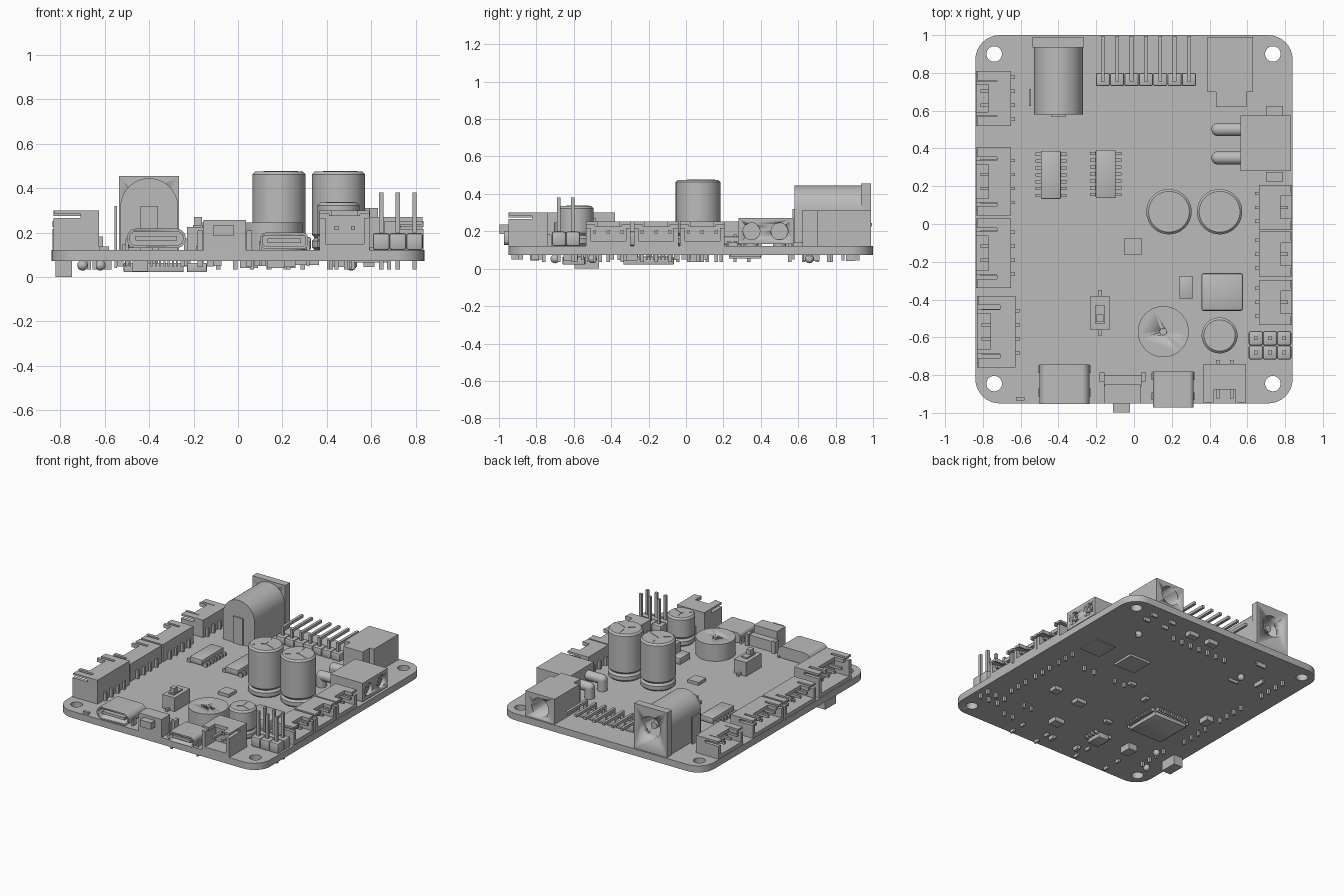
import bpy, bmesh
from math import pi, radians, sin, cos
from mathutils import Matrix, Vector

if "Cube" in bpy.data.objects:
    bpy.data.objects.remove(bpy.data.objects["Cube"])

GREY = (0.5, 0.5, 0.5, 1)
grey = bpy.data.materials.new("plain grey")
grey.use_nodes = True
grey.diffuse_color = GREY
grey.node_tree.nodes["Principled BSDF"].inputs["Base Color"].default_value = GREY

TOP, BOTTOM = 0.122, 0.072      # board faces
TAIL = 0.035                    # lowest point of solder tails


class Part:
    """Collects simple solids into one named mesh object."""
    def __init__(self, name):
        self.name, self.bm = name, bmesh.new()

    def box(self, x0, x1, y0, y1, z0, z1, bevel=0):
        m = Matrix.Translation(((x0 + x1) / 2, (y0 + y1) / 2, (z0 + z1) / 2))
        m = m @ Matrix.Diagonal((abs(x1 - x0), abs(y1 - y0), abs(z1 - z0), 1))
        v = bmesh.ops.create_cube(self.bm, size=1, matrix=m)["verts"]
        if bevel:
            edges = list({e for a in v for e in a.link_edges})
            bmesh.ops.bevel(self.bm, geom=edges, offset=bevel, segments=2, profile=0.5, affect='EDGES')
        return self

    def block(self, cx, cy, w, d, z0, z1, bevel=0):
        return self.box(cx - w / 2, cx + w / 2, cy - d / 2, cy + d / 2, z0, z1, bevel)

    def cyl(self, centre, r, length, axis="Z", sides=32):
        rot = {"X": Matrix.Rotation(pi / 2, 4, "Y"), "Y": Matrix.Rotation(pi / 2, 4, "X"), "Z": Matrix()}[axis]
        bmesh.ops.create_cone(self.bm, cap_ends=True, segments=sides, radius1=r, radius2=r, depth=length,
                              matrix=Matrix.Translation(centre) @ rot)
        return self

    def ball(self, centre, r):
        bmesh.ops.create_uvsphere(self.bm, u_segments=20, v_segments=12, radius=r, matrix=Matrix.Translation(centre))
        return self

    def prism(self, points, shift):
        """Extrude a flat outline along a vector."""
        face = self.bm.faces.new([self.bm.verts.new(p) for p in points])
        out = bmesh.ops.extrude_face_region(self.bm, geom=[face], use_keep_orig=True)["geom"]
        bmesh.ops.translate(self.bm, vec=shift, verts=[g for g in out if isinstance(g, bmesh.types.BMVert)])
        return self

    def lathe(self, cx, cy, profile):
        vs = [self.bm.verts.new((cx + r, cy, z)) for r, z in profile]
        es = [self.bm.edges.new(p) for p in zip(vs, vs[1:])]
        bmesh.ops.spin(self.bm, geom=vs + es, cent=(cx, cy, 0), axis=(0, 0, 1), angle=2 * pi, steps=40)
        bmesh.ops.remove_doubles(self.bm, verts=self.bm.verts, dist=0.0005)
        return self

    def done(self, place=Matrix()):
        bmesh.ops.recalc_face_normals(self.bm, faces=self.bm.faces)
        me = bpy.data.meshes.new(self.name)
        self.bm.to_mesh(me)
        self.bm.free()
        me.transform(place)
        me.shade_smooth()
        me.set_sharp_from_angle(angle=radians(35))
        me.materials.append(grey)
        ob = bpy.data.objects.new(self.name, me)
        bpy.context.collection.objects.link(ob)
        return ob


def carve(ob, cutter):
    """Subtract the cutter part, then discard it."""
    tool = cutter.done()
    mod = ob.modifiers.new("cut", "BOOLEAN")
    mod.operation, mod.solver, mod.object = "DIFFERENCE", "EXACT", tool
    bpy.context.view_layer.objects.active = ob
    bpy.ops.object.modifier_apply(modifier="cut")
    bpy.data.objects.remove(tool)


def rounded(cx, cy, w, h, r, n=8):
    pts = []
    for k, (sx, sy) in enumerate([(1, 1), (-1, 1), (-1, -1), (1, -1)]):
        for i in range(n + 1):
            a = (k + i / n) * pi / 2
            pts.append((cx + sx * (w / 2 - r) + r * cos(a), cy + sy * (h / 2 - r) + r * sin(a)))
    return pts


# Board with mounting holes
outline = [(x, y, BOTTOM) for x, y in rounded(0, 0.025, 1.68, 1.95, 0.13)]
board = Part("board").prism(outline, (0, 0, TOP - BOTTOM)).done()
holes = Part("hole_cutter")
for x in (-0.74, 0.735):
    for y in (-0.845, 0.9):
        holes.cyl((x, y, 0.1), 0.041, 0.2)
carve(board, holes)


# Side-entry wire connectors, mouth along local -y
def connector(name, x, y, turn, w, d, h, pins):
    p, t, half = Part(name), 0.026, w / 2
    top, back = TOP + h, d * 0.6
    p.box(-half, half, 0, d, TOP, TOP + t).box(-half, half, back, d, TOP, top)
    for s in (-1, 1):
        side = s * (half - t)
        p.box(s * half, side, 0, back, TOP, top - 0.035)
        p.box(s * half, s * (half - 0.05), 0.005, back, top - 0.015, top)
        p.box(s * half * 0.62, s * half * 0.5, 0, back, top - t, top)
    p.box(-half * 0.5, half * 0.5, d * 0.35, back, top - t, top)
    for i in range(pins):
        px = (i - (pins - 1) / 2) * 0.074
        p.block(px, back * 0.6, 0.018, back * 0.8, TOP + h * 0.5, TOP + h * 0.5 + 0.018)
        p.box(px - 0.009, px + 0.009, d, d + 0.02, TOP, TOP + 0.06)
        p.block(px, d - 0.02, 0.018, 0.018, TAIL, TOP)
    p.done(Matrix.Translation((x, y, 0)) @ Matrix.Rotation(radians(turn), 4, "Z"))


for i, y in enumerate((0.0875, -0.16, -0.415)):
    connector(f"left_connector_{i + 1}", 0.836, y, 90, 0.238, 0.175, 0.13, 3)
for i, (y, w, n) in enumerate([(0.665, 0.29, 4), (0.225, 0.36, 4), (-0.155, 0.37, 4)]):
    connector(f"right_connector_{i + 1}", -0.836, y, -90, w, 0.185, 0.13, n)
connector("right_large_connector", -0.832, -0.57, -90, 0.38, 0.205, 0.178, 4)
connector("front_connector", 0.48, -0.95, 0, 0.225, 0.21, 0.178, 2)

# Barrel power jack: arched body, square flange, socket at the back
arch = [(-0.4 + 0.13 * cos(i * pi / 24), 0.58, 0.315 + 0.13 * sin(i * pi / 24)) for i in range(25)]
arch = [(-0.27, 0.58, TOP)] + arch + [(-0.53, 0.58, TOP)]
jack = Part("barrel_jack").prism(arch, (0, 0.36, 0)).done()
flange = Part("barrel_jack_flange").box(-0.537, -0.265, 0.935, 0.99, TOP, 0.456).done()
for ob in (jack, flange):
    carve(ob, Part("bore").cyl((-0.4, 0.91, 0.31), 0.08, 0.4, "Y"))
p = Part("barrel_jack_contacts").cyl((-0.4, 0.82, 0.31), 0.025, 0.26, "Y").block(-0.4, 0.575, 0.08, 0.012, 0.05, 0.32)
p.block(-0.55, 0.67, 0.012, 0.09, 0.04, 0.32).block(-0.4, 0.87, 0.08, 0.012, 0.04, TOP).done()

# Rear round-socket jack
body = Part("round_jack").box(0.39, 0.63, 0.7, 0.99, TOP, 0.31).done()
carve(body, Part("bore").cyl((0.51, 0.95, 0.215), 0.07, 0.3, "Y"))
Part("round_jack_neck").box(0.435, 0.595, 0.62, 0.7, TOP, 0.31).done()
p = Part("round_jack_tails")
for x, y in [(0.43, 0.84), (0.59, 0.84), (0.51, 0.66), (0.43, 0.92), (0.59, 0.92)]:
    p.block(x, y, 0.05, 0.015, 0.045, TOP)
p.done()

# Right-angle pin header along the back edge
p = Part("angled_header")
for i in range(7):
    x = -0.165 + i * 0.076
    p.block(x, 0.765, 0.074, 0.07, TOP, 0.18, 0.008)
    p.block(x, 0.765, 0.02, 0.02, TAIL, 0.235).box(x - 0.01, x + 0.01, 0.755, 0.995, 0.225, 0.245)
p.done()

# Upright double-row header
p = Part("upright_header")
for x in (0.645, 0.72, 0.795):
    for y in (-0.605, -0.68):
        p.block(x, y, 0.075, 0.075, TOP, 0.198, 0.01).block(x, y, 0.02, 0.02, TAIL, 0.38)
p.done()

# Twin light block with bent leads and cross-marked openings
body = Part("light_block").box(0.565, 0.832, 0.28, 0.575, TOP + 0.01, 0.27).done()
bores, p = Part("bores"), Part("light_leads")
for y in (0.35, 0.5):
    bores.cyl((0.835, y, 0.2), 0.045, 0.06, "X")
    p.cyl((0.51, y, 0.2), 0.035, 0.13, "X").ball((0.445, y, 0.2), 0.035).cyl((0.445, y, 0.15), 0.035, 0.1)
    p.block(0.808, y, 0.01, 0.065, 0.195, 0.205).block(0.808, y, 0.01, 0.01, 0.168, 0.232)
carve(body, bores)
for y in (0.25, 0.6):
    p.block(0.745, y, 0.09, 0.05, TOP, 0.14)
p.done()


# Cylindrical capacitors with waist groove and scored lid
def capacitor(name, x, y, r, top):
    z, e = TOP, 0.012
    profile = [(0, z), (r - e, z), (r, z + e), (r, z + 0.04), (r - e, z + 0.055), (r, z + 0.07),
               (r, top - e), (r - e, top), (0, top)]
    Part(name).lathe(x, y, profile).done()
    lid = Part(name + "_score")
    for s in (-1, 1):
        lid.block(x + s * r * 0.35, y, 0.018, 0.018, TAIL, TOP)
    lid.done()
    for k in range(3):
        turn = Matrix.Rotation(radians(-20 + 120 * k), 4, "Z")
        Part(name + "_lid_line").box(0, r * 0.75, -0.003, 0.003, top - 0.002, top + 0.002).done(
            Matrix.Translation((x, y, 0)) @ turn)


capacitor("tall_capacitor_1", 0.185, 0.065, 0.12, 0.475)
capacitor("tall_capacitor_2", 0.453, 0.065, 0.12, 0.475)
capacitor("small_capacitor", 0.453, -0.59, 0.095, 0.335)
buzzer = Part("buzzer").cyl((0.155, -0.57, TOP + 0.062), 0.135, 0.124, sides=48).done()
carve(buzzer, Part("bore").cyl((0.155, -0.57, 0.25), 0.018, 0.06))


# Gull-wing chips
def chip(name, x, y, w, d, pins, four=False, under=False):
    p = Part(name).block(x, y, w, d, TOP + 0.008, TOP + 0.05, 0.005)
    for i in range(pins):
        f = (i + 0.5) / pins - 0.5
        for s in (-1, 1):
            p.block(x + s * (w / 2 + 0.015), y + f * d, 0.03, d / pins * 0.45, TOP, TOP + 0.025)
            if four:
                p.block(x + f * w, y + s * (d / 2 + 0.015), w / pins * 0.45, 0.03, TOP, TOP + 0.025)
    flip = Matrix.Translation((0, 0, TOP + BOTTOM)) @ Matrix.Diagonal((1, 1, -1, 1))
    ob = p.done(flip if under else Matrix())
    if under:
        ob.data.flip_normals()


chip("driver_chip_1", -0.44, 0.26, 0.105, 0.255, 7)
chip("driver_chip_2", -0.15, 0.265, 0.105, 0.255, 7)
chip("processor", -0.38, -0.2, 0.27, 0.27, 14, True, True)
chip("lower_chip", -0.185, -0.6, 0.09, 0.12, 4, False, True)

# Board-mounted blocks on the upper face
Part("slide_switch").block(-0.18, -0.47, 0.1, 0.18, TOP, 0.225).block(-0.18, -0.48, 0.045, 0.1, 0.22, 0.235) \
    .block(-0.18, -0.5, 0.035, 0.04, 0.22, 0.27).block(-0.18, -0.47, 0.02, 0.24, TOP, 0.14).done()
Part("inductor").block(0.467, -0.36, 0.22, 0.2, TOP, 0.2, 0.012).done()
Part("diode").block(0.275, -0.335, 0.07, 0.12, TOP, 0.17, 0.005).done()
Part("small_chip").block(-0.005, -0.12, 0.09, 0.09, TOP, 0.145).done()
Part("tiny_resistor").block(-0.603, -0.925, 0.045, 0.02, TOP, 0.137).done()

# Side push button on the front edge
p = Part("push_button").box(-0.155, 0.035, -0.95, -0.85, TOP, 0.257).box(-0.11, -0.02, -0.998, -0.95, 0.185, 0.235)
p.box(-0.16, 0.04, -0.86, -0.8, TOP, 0.2)
for x in (-0.17, 0.05):
    p.block(x, -0.81, 0.025, 0.05, 0.045, 0.21)
p.done()


# Data ports: rounded shells with a tongue inside
def port(name, x, y0, y1, w, z0, z1, r):
    def ring(y, inset):
        return [(a, y, b) for a, b in rounded(x, (z0 + z1) / 2, w - inset, z1 - z0 - inset, r - inset / 2)]
    shell = Part(name).prism(ring(y0, 0), (0, y1 - y0, 0)).done()
    carve(shell, Part("cavity").prism(ring(y0 - 0.02, 0.024), (0, 0.16, 0)))
    mid = (z0 + z1) / 2
    legs = Part(name + "_tongue").box(x - w * 0.35, x + w * 0.35, y0 + 0.01, y0 + 0.16, mid - 0.01, mid + 0.01)
    for s in (-1, 1):
        for y in (y0 + 0.06, y1 - 0.025):
            legs.block(x + s * w / 2, y, 0.014, 0.04, 0.05, mid)
    legs.done()


port("oval_port", -0.368, -0.952, -0.745, 0.265, 0.13, 0.218, 0.043)
port("flat_port", 0.208, -0.972, -0.78, 0.215, 0.127, 0.2, 0.025)

# Underside components: x, y, width, depth, lowest z
small = [(0.28, 0.315, 0.17, 0.17, 0.055), (0.59, 0.32, 0.17, 0.17, 0.066), (-0.44, -0.58, 0.07, 0.09, 0.025),
         (0.17, -0.62, 0.08, 0.07, 0.04), (0.45, -0.29, 0.06, 0.06, 0.045), (0.22, -0.32, 0.08, 0.06, 0.045),
         (-0.6, 0.055, 0.06, 0.08, 0.035), (0.1, 0.1, 0.05, 0.03, 0.05), (-0.1, 0.0, 0.03, 0.05, 0.05),
         (0.22, 0.88, 0.08, 0.05, 0.04), (0.05, 0.88, 0.08, 0.05, 0.04), (-0.1, -0.4, 0.05, 0.03, 0.05)]
for i, (x, y, w, d, z) in enumerate(small):
    Part(f"underside_component_{i + 1}").block(x, y, w, d, z, BOTTOM).done()
Part("underside_socket").block(-0.785, -0.53, 0.075, 0.13, 0, BOTTOM).done()
p = Part("solder_beads")
for x, y in [(-0.7, -0.7), (-0.4, 0.66), (-0.62, -0.5), (0.51, 0.66)]:
    p.ball((x, y, 0.053), 0.024)
p.done()
